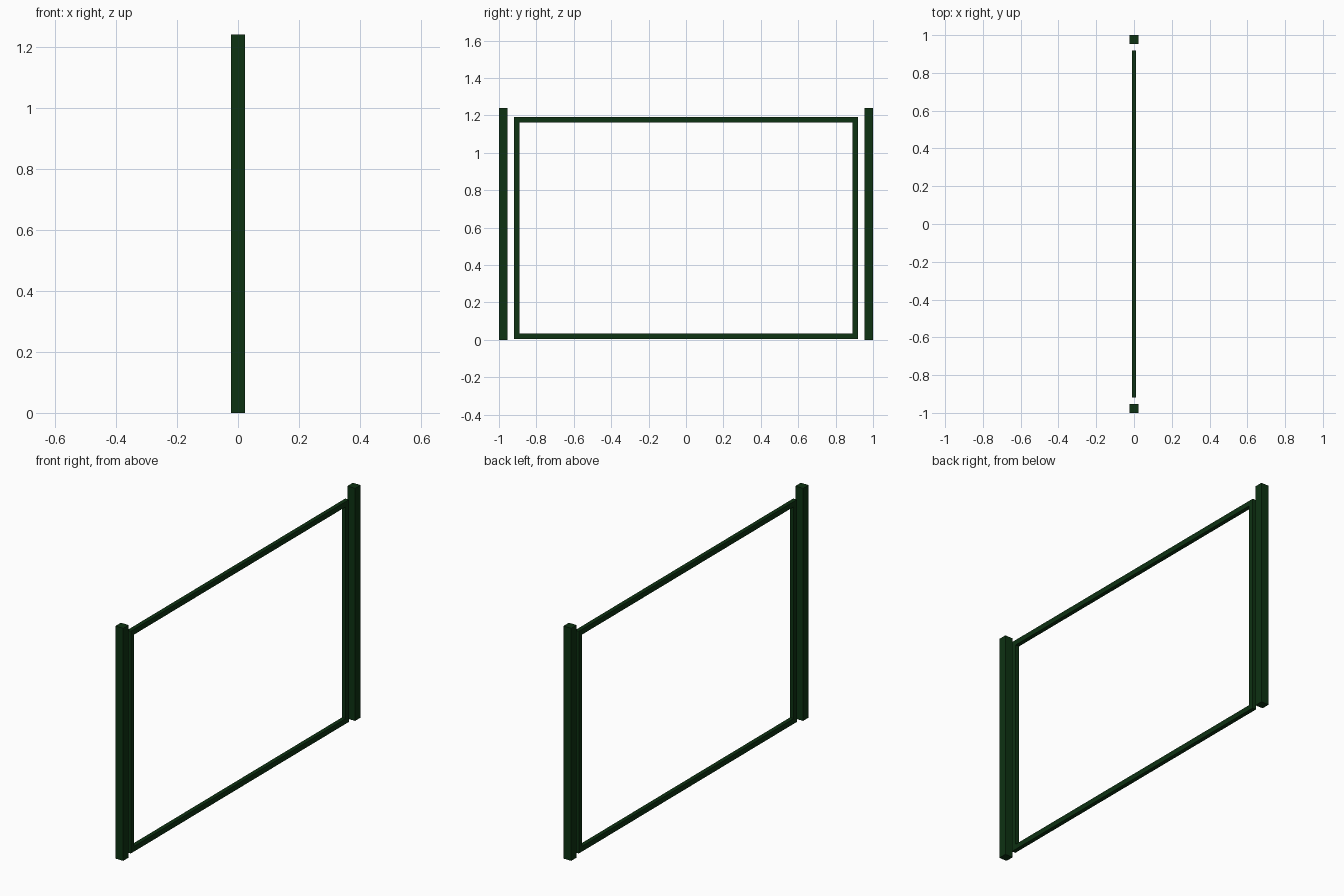
import bpy
import bmesh

cube = bpy.data.objects.get("Cube")
if cube:
    bpy.data.objects.remove(cube, do_unlink=True)

# Dark green paint
green = bpy.data.materials.new("dark_green_paint")
green.use_nodes = True
colour = (0.004, 0.032, 0.006, 1)
green.diffuse_color = colour
green.node_tree.nodes["Principled BSDF"].inputs["Base Color"].default_value = colour

POST, HEIGHT = 0.046, 1.24
HALF, BOTTOM, TOP = 0.919, 0.005, 1.19
BAR, DEPTH = 0.028, 0.022


def make_object(name, bm):
    bmesh.ops.recalc_face_normals(bm, faces=bm.faces)
    mesh = bpy.data.meshes.new(name)
    bm.to_mesh(mesh)
    bm.free()
    mesh.materials.append(green)
    obj = bpy.data.objects.new(name, mesh)
    bpy.context.collection.objects.link(obj)
    return obj


# Square posts at both ends
for name, side in (("front_post", -1), ("back_post", 1)):
    bm = bmesh.new()
    bmesh.ops.create_cube(bm, size=1)
    bmesh.ops.scale(bm, vec=(POST, POST, HEIGHT), verts=bm.verts)
    bmesh.ops.translate(bm, vec=(0, side * (1 - POST / 2), HEIGHT / 2), verts=bm.verts)
    make_object(name, bm)

# Mitred rectangular frame between the posts
bm = bmesh.new()
rings = []
for x, inset in ((-1, 0), (1, 0), (1, BAR), (-1, BAR)):
    y, low, high = HALF - inset, BOTTOM + inset, TOP - inset
    corners = ((-y, low), (y, low), (y, high), (-y, high))
    rings.append([bm.verts.new((x * DEPTH / 2, cy, cz)) for cy, cz in corners])
for i in range(4):
    a, b = rings[i], rings[(i + 1) % 4]
    for j in range(4):
        k = (j + 1) % 4
        bm.faces.new((a[j], a[k], b[k], b[j]))
make_object("panel_frame", bm)
